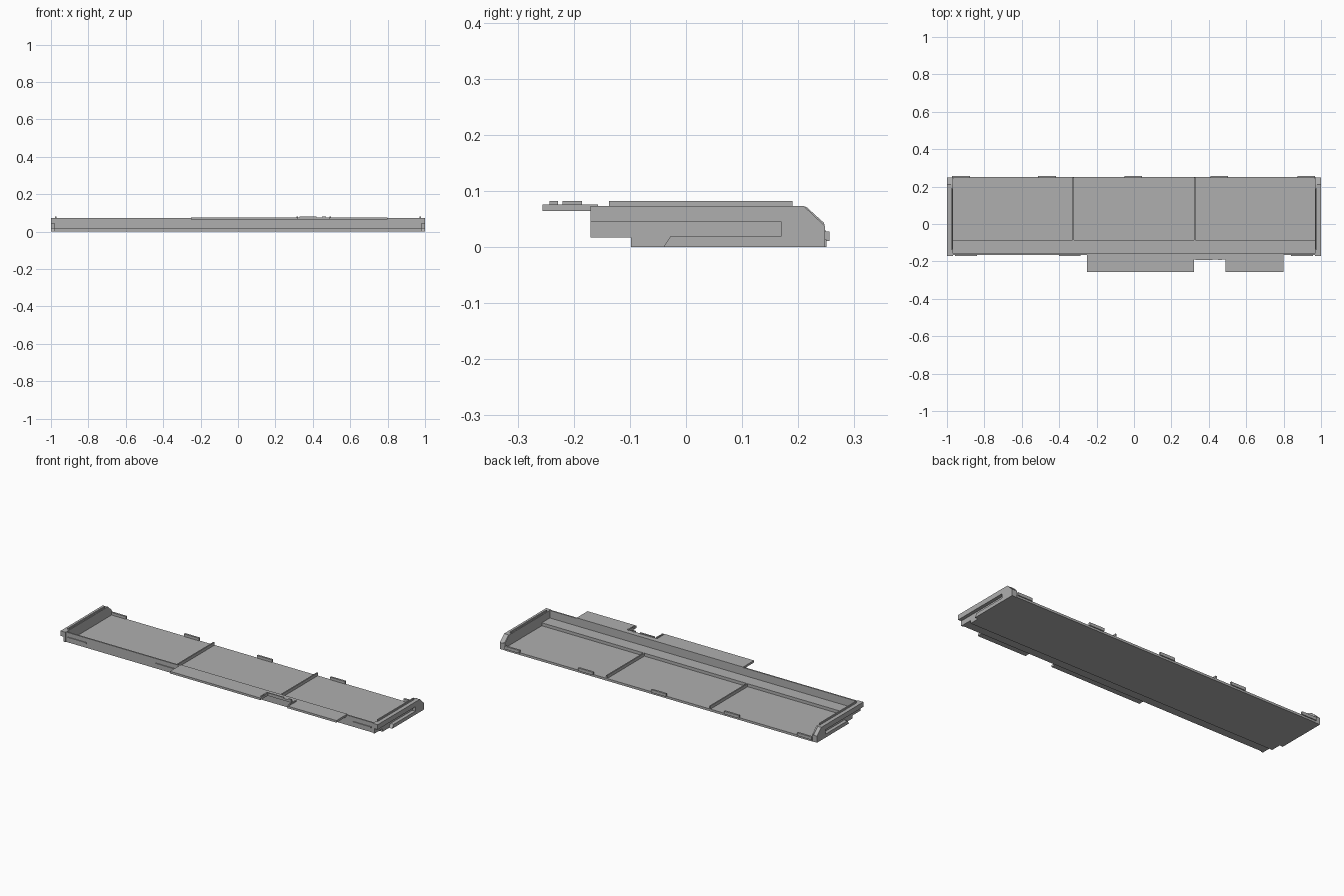
import bpy
import bmesh
from mathutils import Vector

cube = bpy.data.objects.get("Cube")
if cube:
    bpy.data.objects.remove(cube, do_unlink=True)

grey = bpy.data.materials.new("mid_grey")
grey.use_nodes = True
colour = (0.43, 0.43, 0.43, 1)
grey.diffuse_color = colour
grey.node_tree.nodes["Principled BSDF"].inputs["Base Color"].default_value = colour


def prism(name, outline, start, end, axis="x"):
    """Extrude an outline: (y, z) pairs along x, or (x, y) pairs along z."""
    bm = bmesh.new()
    if axis == "x":
        verts = [bm.verts.new((start, a, b)) for a, b in outline]
        step = Vector((end - start, 0, 0))
    else:
        verts = [bm.verts.new((a, b, start)) for a, b in outline]
        step = Vector((0, 0, end - start))
    face = bm.faces.new(verts)
    grown = bmesh.ops.extrude_face_region(bm, geom=[face], use_keep_orig=True)
    moved = [g for g in grown["geom"] if isinstance(g, bmesh.types.BMVert)]
    bmesh.ops.translate(bm, verts=moved, vec=step)
    bmesh.ops.recalc_face_normals(bm, faces=bm.faces)
    mesh = bpy.data.meshes.new(name)
    bm.to_mesh(mesh)
    bm.free()
    mesh.materials.append(grey)
    obj = bpy.data.objects.new(name, mesh)
    bpy.context.collection.objects.link(obj)
    return obj


def box(name, x, y, z):
    outline = [(y[0], z[0]), (y[1], z[0]), (y[1], z[1]), (y[0], z[1])]
    return prism(name, outline, x[0], x[1])


# Tray: floor, raised front shelf and front wall in one section
prism("tray", [(-0.165, 0.017), (-0.098, 0.017), (-0.098, 0), (0.25, 0),
               (0.25, 0.013), (-0.085, 0.013), (-0.085, 0.03),
               (-0.157, 0.03), (-0.157, 0.073), (-0.165, 0.073)], -0.97, 0.97)

# End walls: inner plate, then an outer layer with an open slide groove
plate = [(-0.17, 0.017), (-0.098, 0.017), (-0.098, 0), (0.248, 0),
         (0.248, 0.037), (0.21, 0.073), (-0.17, 0.073)]
rail = [(-0.17, 0.073), (0.21, 0.073), (0.248, 0.037), (0.248, 0),
        (-0.04, 0), (-0.027, 0.02), (0.17, 0.02), (0.17, 0.045), (-0.17, 0.045)]
chamfer_rib = [(0.209, 0.073), (0.215, 0.071), (0.246, 0.043), (0.247, 0.037)]
for side, sign in (("left", 1), ("right", -1)):
    prism(side + "_end_plate", plate, sign * 0.969, sign * 0.98)
    prism(side + "_slide_rail", rail, sign * 0.98, sign)
    box(side + "_top_rib", (sign * 0.971, sign * 0.978), (-0.137, 0.19), (0.072, 0.082))
    prism(side + "_chamfer_rib", chamfer_rib, sign * 0.971, sign * 0.978)
    box(side + "_divider", (sign * 0.322, sign * 0.329), (-0.086, 0.249), (0.012, 0.03))

# Clips along the open back edge
for i, x in enumerate((-0.925, -0.465, -0.005, 0.455, 0.92)):
    box(f"back_clip_{i + 1}", (x - 0.047, x + 0.047), (0.245, 0.256), (0.011, 0.028))

# Ridges on the front wall
for i, x in enumerate((-0.898, -0.343, 0.898)):
    box(f"front_ridge_{i + 1}", (x - 0.058, x + 0.058), (-0.17, -0.164), (0.041, 0.048))

# Notched front tongue
prism("front_tongue", [(-0.25, -0.157), (-0.25, -0.256), (0.32, -0.256),
                       (0.32, -0.19), (0.49, -0.19), (0.49, -0.256),
                       (0.80, -0.256), (0.80, -0.157)], 0.064, 0.076, "z")

# Small stops round the notch
for side, x in (("right", 0.317), ("left", 0.493)):
    box(side + "_outer_stop", (x - 0.004, x + 0.004), (-0.243, -0.228), (0.07, 0.082))
    box(side + "_inner_stop", (x - 0.004, x + 0.004), (-0.22, -0.185), (0.07, 0.082))
box("long_notch_stop", (0.33, 0.42), (-0.192, -0.185), (0.07, 0.082))
box("short_notch_stop", (0.45, 0.47), (-0.192, -0.185), (0.07, 0.082))
